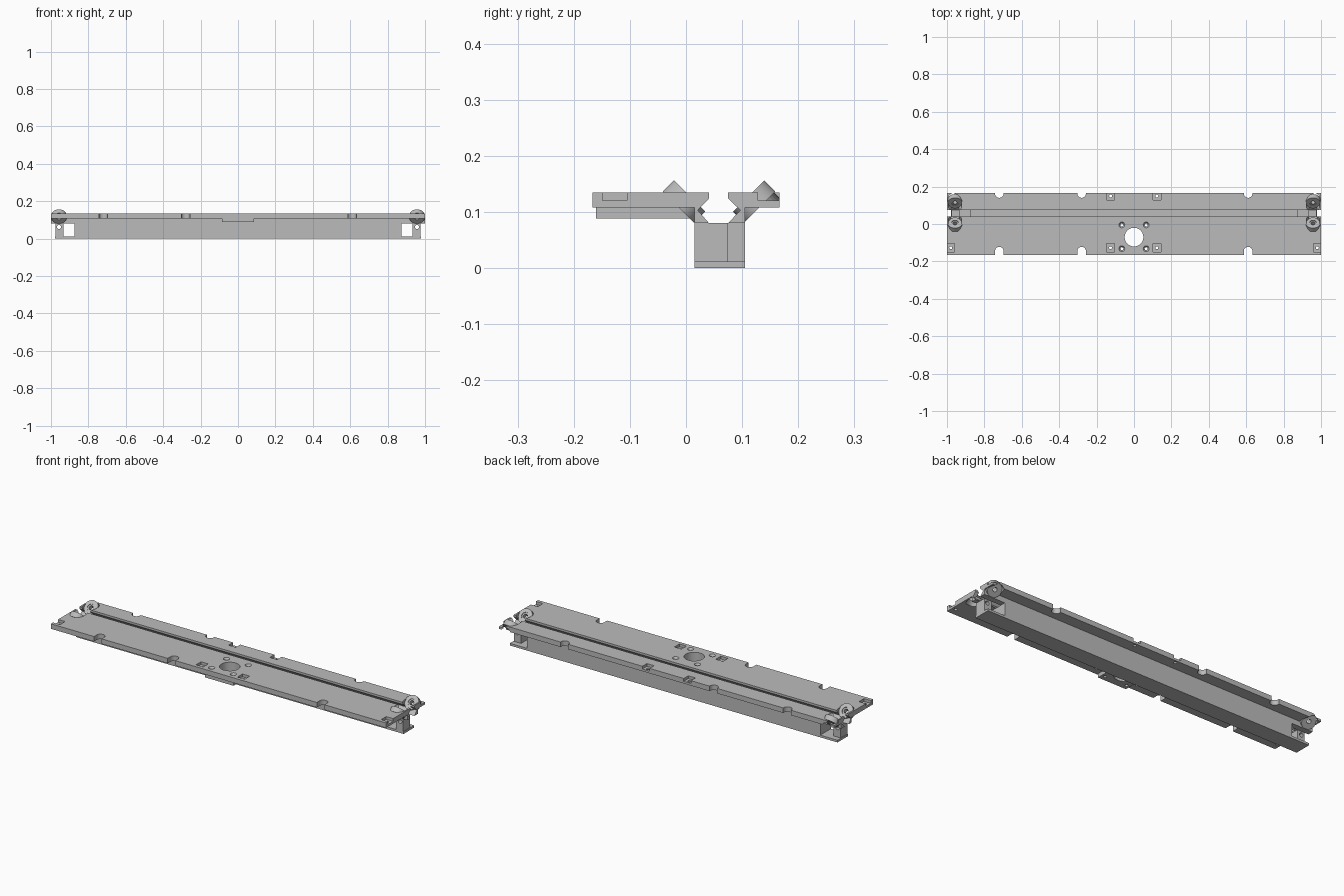
import bpy, bmesh, math
from mathutils import Matrix, Vector

if "Cube" in bpy.data.objects:
    bpy.data.objects.remove(bpy.data.objects["Cube"])

grey = bpy.data.materials.new("light_grey")
grey.use_nodes = True
COL = (0.5, 0.5, 0.5, 1)
grey.diffuse_color = COL
grey.node_tree.nodes["Principled BSDF"].inputs["Base Color"].default_value = COL


def finish(bm, name):
    bmesh.ops.recalc_face_normals(bm, faces=bm.faces)
    me = bpy.data.meshes.new(name)
    bm.to_mesh(me)
    bm.free()
    me.materials.append(grey)
    ob = bpy.data.objects.new(name, me)
    bpy.context.collection.objects.link(ob)
    return ob


def box(name, x, y, z):
    """Box from three (low, high) ranges."""
    bm = bmesh.new()
    bmesh.ops.create_cube(bm, size=1)
    for v in bm.verts:
        v.co = Vector([(a + b) / 2 + c * (b - a) for c, (a, b) in zip(v.co, (x, y, z))])
    return finish(bm, name)


def cyl(name, centre, r, depth, axis=(0, 0, 1), r2=None, seg=32):
    bm = bmesh.new()
    turn = Vector((0, 0, 1)).rotation_difference(Vector(axis)).to_matrix().to_4x4()
    bmesh.ops.create_cone(bm, cap_ends=True, segments=seg, radius1=r,
                          radius2=r if r2 is None else r2, depth=depth,
                          matrix=Matrix.Translation(centre) @ turn)
    return finish(bm, name)


def extrude_x(name, profile, half=1.0):
    bm = bmesh.new()
    face = bm.faces.new([bm.verts.new((-half, y, z)) for y, z in profile])
    new = bmesh.ops.extrude_face_region(bm, geom=[face])["geom"]
    verts = [g for g in new if isinstance(g, bmesh.types.BMVert)]
    bmesh.ops.translate(bm, verts=verts, vec=(2 * half, 0, 0))
    return finish(bm, name)


def cut(target, *cutters):
    for c in cutters:
        c.hide_render = True
        mod = target.modifiers.new("cut", "BOOLEAN")
        mod.operation = "DIFFERENCE"
        mod.solver = "EXACT"
        mod.object = c
        dg = bpy.context.evaluated_depsgraph_get()
        dg.update()
        me = bpy.data.meshes.new_from_object(target.evaluated_get(dg))
        target.modifiers.clear()
        target.data = me
        bpy.data.objects.remove(c)


# Plate halves, each with one wall of the hexagonal channel
TOP, UNDER, RAIL = 0.135, 0.108, 0.08
front_plate = extrude_x("front_plate", [
    (-0.167, UNDER), (0.015, UNDER), (0.015, RAIL), (0.041, RAIL),
    (0.021, 0.103), (0.041, 0.124), (0.041, TOP), (-0.167, TOP)])
back_plate = extrude_x("back_plate", [
    (0.167, UNDER), (0.105, UNDER), (0.105, RAIL), (0.075, RAIL),
    (0.097, 0.103), (0.075, 0.124), (0.075, TOP), (0.167, TOP)])

# Beam under the channel and boss under the centre hole
box("beam", (-0.875, 0.875), (0.015, 0.105), (0, RAIL))
boss = box("motor_boss", (-0.085, 0.085), (-0.16, 0.015), (0.088, UNDER))

# Rounded notches in the long edges
for x in (-0.72, -0.28, 0.61):
    cut(front_plate,
        cyl("cutter", (x, -0.145, 0.12), 0.023, 0.1),
        box("cutter", (x - 0.0225, x + 0.0225), (-0.2, -0.145), (0.05, 0.2)))
    cut(back_plate, cyl("cutter", (x, 0.163, 0.12), 0.023, 0.1))

# Square pockets with a through hole
for x in (-0.98, -0.125, 0.122, 0.98):
    for plate, y in ((front_plate, -0.127), (back_plate, 0.15)):
        s = 0.0215
        cut(plate,
            box("cutter", (x - s, x + s), (y - s, y + s), (0.12, 0.2)),
            cyl("cutter", (x, y, 0.12), 0.008, 0.1, seg=16))

# Centre hole and four countersunk screw holes
for part in (front_plate, boss):
    cut(part, cyl("cutter", (0, -0.07, 0.12), 0.05, 0.2, seg=48))
    for x in (-0.065, 0.065):
        for y in (-0.005, -0.132):
            cut(part, cyl("cutter", (x, y, 0.11), 0.008, 0.1, seg=16))
            if part is front_plate:
                cut(part, cyl("cutter", (x, y, 0.13), 0.006, 0.02, r2=0.019, seg=24))

# Tilted guide discs and end brackets
for side, sx in (("right", -1), ("left", 1)):
    x = 0.957 * sx
    for pos, plate, y, ny in (("front", front_plate, -0.0035, 1),
                              ("back", back_plate, 0.1215, -1)):
        c = Vector((x, y, 0.1185))
        n = Vector((0, ny, 1)).normalized()
        cut(plate, cyl("cutter", c, 0.036, 0.09, n))
        disc = cyl(f"{pos}_{side}_guide_disc", c, 0.0395, 0.028, n, seg=48)
        cut(disc, cyl("cutter", c, 0.011, 0.1, n),
            cyl("cutter", c + n * 0.014, 0.019, 0.008, n))
        bpy.ops.object.select_all(action="DESELECT")
        disc.select_set(True)
        bpy.context.view_layer.objects.active = disc
        bpy.ops.object.shade_smooth_by_angle(angle=math.radians(30))

    def span(a, b):
        return tuple(sorted((a * sx, b * sx)))

    box(f"{side}_end_floor", span(0.875, 0.978), (0.015, 0.105), (0, 0.012))
    post = box(f"{side}_end_post", span(0.932, 0.975), (0.015, 0.075), (0.012, RAIL))
    cut(post, cyl("cutter", (x, 0.05, 0.062), 0.011, 0.2, (0, 1, 0), seg=24))
